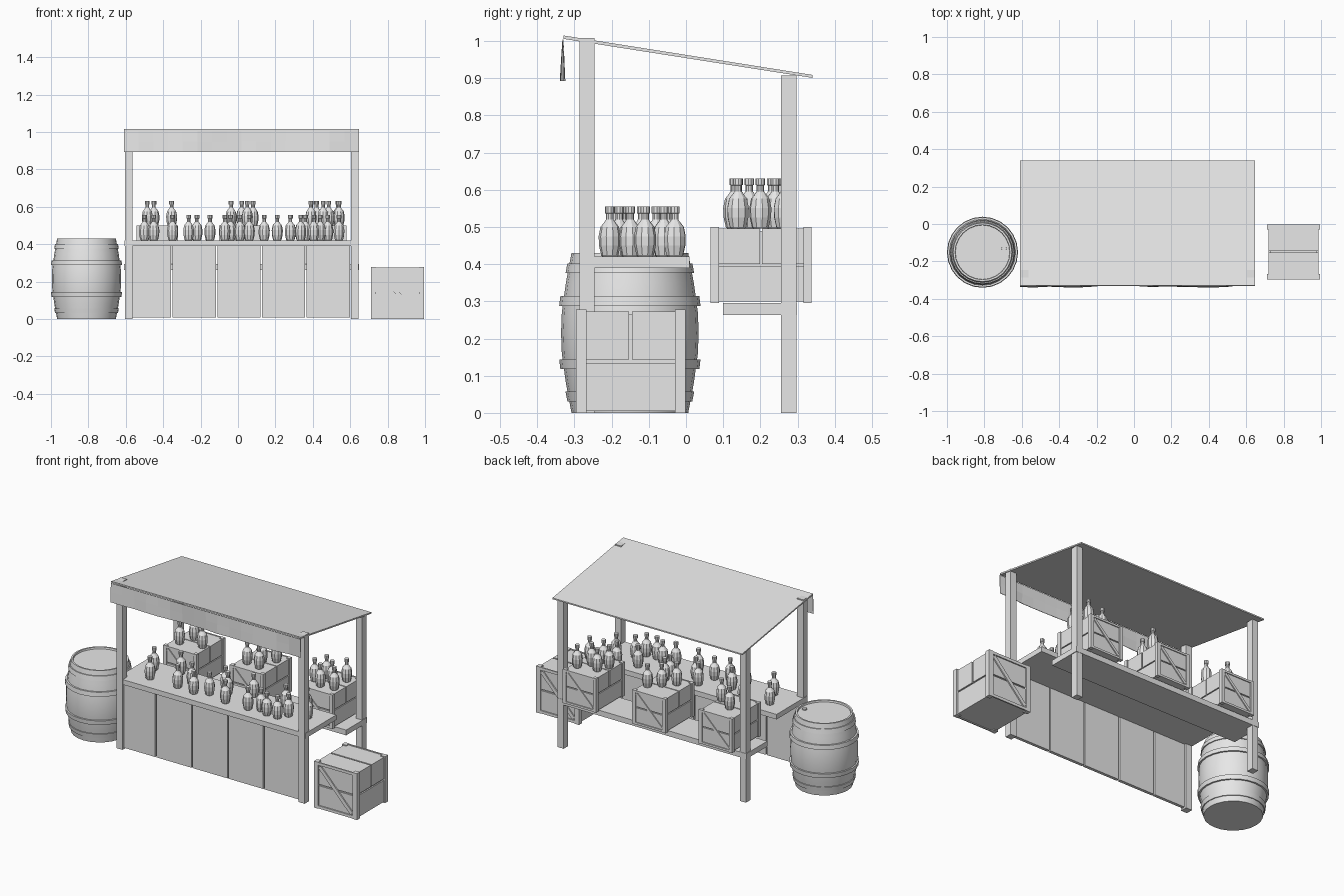
import bpy, bmesh, math, random
from mathutils import Matrix, Vector

if "Cube" in bpy.data.objects:
    bpy.data.objects.remove(bpy.data.objects["Cube"])

random.seed(4)
grey = bpy.data.materials.new("plain_grey")
grey.diffuse_color = (0.8, 0.8, 0.8, 1)
grey.use_nodes = True
grey.node_tree.nodes["Principled BSDF"].inputs["Base Color"].default_value = grey.diffuse_color


def finish(name, bm, smooth=False):
    bmesh.ops.recalc_face_normals(bm, faces=bm.faces)
    me = bpy.data.meshes.new(name)
    bm.to_mesh(me)
    bm.free()
    me.materials.append(grey)
    if smooth:
        for p in me.polygons:
            p.use_smooth = True
        me.set_sharp_from_angle(angle=math.radians(35))
    ob = bpy.data.objects.new(name, me)
    bpy.context.collection.objects.link(ob)
    return ob


def add_box(bm, x0, x1, y0, y1, z0, z1, rot=None):
    """Box between limits, optionally turned about its own centre."""
    m = Matrix.Translation(((x0 + x1) / 2, (y0 + y1) / 2, (z0 + z1) / 2))
    if rot:
        m = m @ rot
    m = m @ Matrix.Diagonal((x1 - x0, y1 - y0, z1 - z0, 1))
    bmesh.ops.create_cube(bm, size=1, matrix=m)


def box(name, *lim):
    bm = bmesh.new()
    add_box(bm, *lim)
    return finish(name, bm)


def add_lathe(bm, profile, sides, cx, cy, cz, turn=0):
    """Revolve (radius, height) points and cap both ends."""
    rings = []
    for r, z in profile:
        ring = []
        for i in range(sides):
            a = turn + 2 * math.pi * i / sides
            ring.append(bm.verts.new((cx + r * math.cos(a), cy + r * math.sin(a), cz + z)))
        rings.append(ring)
    for a, b in zip(rings, rings[1:]):
        for i in range(sides):
            j = (i + 1) % sides
            bm.faces.new((a[i], a[j], b[j], b[i]))
    bm.faces.new(rings[0][::-1])
    bm.faces.new(rings[-1])


# Four posts, the front pair taller
for side, x0, x1 in (("left", -0.605, -0.565), ("right", 0.603, 0.643)):
    box("front_post_" + side, x0, x1, -0.287, -0.246, 0, 1.008)
    box("back_post_" + side, x0, x1, 0.255, 0.297, 0, 0.908)

# Sloping roof sheet
bm = bmesh.new()
section = [(-0.33, 1.006), (0.34, 0.901), (0.34, 0.909), (-0.33, 1.015)]
ends = [[bm.verts.new((x, y, z)) for y, z in section] for x in (-0.61, 0.647)]
bm.faces.new(ends[0])
bm.faces.new(ends[1][::-1])
for i in range(4):
    j = (i + 1) % 4
    bm.faces.new((ends[0][i], ends[0][j], ends[1][j], ends[1][i]))
finish("roof", bm)

# Hanging cloth strip, gently waved along the lower hem
bm = bmesh.new()
cols = []
for i in range(17):
    x = -0.61 + 1.257 * i / 16
    hem = -0.332 + random.uniform(-0.007, 0.007)
    cols.append([bm.verts.new((x, y, z)) for y, z in
                 ((-0.331, 1.004), ((hem - 0.331) / 2, 0.95), (hem, 0.892))])
for a, b in zip(cols, cols[1:]):
    for k in range(2):
        bm.faces.new((a[k], a[k + 1], b[k + 1], b[k]))
cloth = finish("cloth_valance", bm)
mod = cloth.modifiers.new("thickness", 'SOLIDIFY')
mod.thickness = 0.003
mod.offset = 0

# Counter top, front boards and back shelf
box("counter_top", -0.607, 0.645, -0.284, 0.01, 0.39, 0.42)
edges = (-0.567, -0.354, -0.113, 0.125, 0.363, 0.604)
for i, (a, b) in enumerate(zip(edges, edges[1:])):
    box(f"counter_board_{i + 1}", a + 0.004, b - 0.004, -0.274, -0.256, 0.008, 0.39)
box("back_shelf", -0.609, 0.647, 0.10, 0.299, 0.263, 0.295)


# Crate: two plank rows a side, corner posts, rails and diagonal braces
def crate(name, cx, cy, z0, w, d, h):
    bm = bmesh.new()
    t = 0.1 * w
    x0, x1, y0, y1, z1 = cx - w / 2, cx + w / 2, cy - d / 2, cy + d / 2, z0 + h
    g, q = 0.015 * h, 0.028 * w
    zm = z0 + h / 2
    # solid planks with a groove at mid height
    add_box(bm, x0 + q, x1 - q, y0 + q, y1 - q, z0 + 0.02 * h, zm - g)
    add_box(bm, x0 + q, x1 - q, y0 + q, cy - g, zm + g, z1 - 0.02 * h)
    add_box(bm, x0 + q, x1 - q, cy + g, y1 - q, zm + g, z1 - 0.02 * h)
    add_box(bm, x0 + 2 * q, x1 - 2 * q, y0 + 2 * q, y1 - 2 * q, zm - 2 * g, z1 - 0.05 * h)
    # corner posts
    for sx in (-1, 1):
        for sy in (-1, 1):
            px, py = cx + sx * (w - t) / 2, cy + sy * (d - t) / 2
            add_box(bm, px - t / 2, px + t / 2, py - t / 2, py + t / 2, z0, z1)
    # rails and brace on the front and the back
    for sy in (-1, 1):
        py = cy + sy * (d / 2 - 0.6 * q)
        for zc in (z0 + 0.035 * h, z1 - 0.035 * h):
            add_box(bm, x0 + t, x1 - t, py - q / 2, py + q / 2, zc - 0.03 * h, zc + 0.03 * h)
        iw, ih = w - 2.2 * t, h * 0.84
        length = math.hypot(iw, ih) * 0.96
        rot = Matrix.Rotation(-sy * math.atan2(ih, iw), 4, 'Y')
        add_box(bm, cx - length / 2, cx + length / 2, py - q / 2, py + q / 2,
                zm - 0.04 * h, zm + 0.04 * h, rot)
    finish(name, bm)


crate("ground_crate", 0.853, -0.149, 0, 0.285, 0.295, 0.278)
for label, cx in (("left", -0.432), ("middle", 0.01), ("right", 0.47)):
    crate("shelf_crate_" + label, cx, 0.202, 0.296, 0.222, 0.272, 0.204)

# Barrel with recessed lid, hoops and bung
BX, BY = -0.81, -0.151
body = [(0.150, 0.0), (0.157, 0.0), (0.172, 0.08), (0.183, 0.16), (0.185, 0.215),
        (0.183, 0.27), (0.172, 0.35), (0.157, 0.43), (0.147, 0.43), (0.145, 0.42)]
bm = bmesh.new()
add_lathe(bm, body, 24, BX, BY, 0)
finish("barrel_body", bm, True)
for i, (z, ra, rb) in enumerate(((0.031, 0.168, 0.173), (0.118, 0.187, 0.190),
                                 (0.288, 0.190, 0.187), (0.376, 0.173, 0.168))):
    bm = bmesh.new()
    add_lathe(bm, [(ra - 0.02, z), (ra, z), (rb, z + 0.026), (rb - 0.02, z + 0.026)], 24, BX, BY, 0)
    finish(f"barrel_hoop_{i + 1}", bm, True)
bm = bmesh.new()
add_lathe(bm, [(0.014, 0.415), (0.013, 0.428)], 10, BX + 0.115, BY + 0.02, 0)
finish("barrel_bung", bm)

# Bottles: ribbed bellied body, narrow neck and stopper
bottle = [(0.019, 0), (0.023, 0.004), (0.029, 0.03), (0.030, 0.055), (0.025, 0.08),
          (0.014, 0.094), (0.010, 0.1), (0.010, 0.116), (0.013, 0.117), (0.013, 0.135)]
counter_spots = [(-0.5, -0.08), (-0.45, -0.19), (-0.35, -0.04), (-0.264, -0.193),
                 (-0.22, -0.12), (-0.15, -0.205), (-0.07, -0.17), (-0.04, -0.06),
                 (0.01, -0.11), (0.06, -0.205), (0.14, -0.05), (0.21, -0.205),
                 (0.28, -0.18), (0.335, -0.205), (0.36, -0.06), (0.405, -0.205),
                 (0.44, -0.15), (0.48, -0.03), (0.54, -0.11)]
crate_spots = [(-0.485, 0.14), (-0.45, 0.23), (-0.355, 0.17), (-0.037, 0.14),
               (0.02, 0.2), (0.05, 0.13), (0.08, 0.25), (0.39, 0.17), (0.42, 0.24),
               (0.455, 0.13), (0.485, 0.20), (0.54, 0.14), (0.535, 0.265)]
for group, spots, z in (("counter", counter_spots, 0.42), ("crate", crate_spots, 0.496)):
    for i, (x, y) in enumerate(spots):
        bm = bmesh.new()
        add_lathe(bm, bottle, 10, x, y, z, random.random())
        finish(f"{group}_bottle_{i + 1}", bm)
